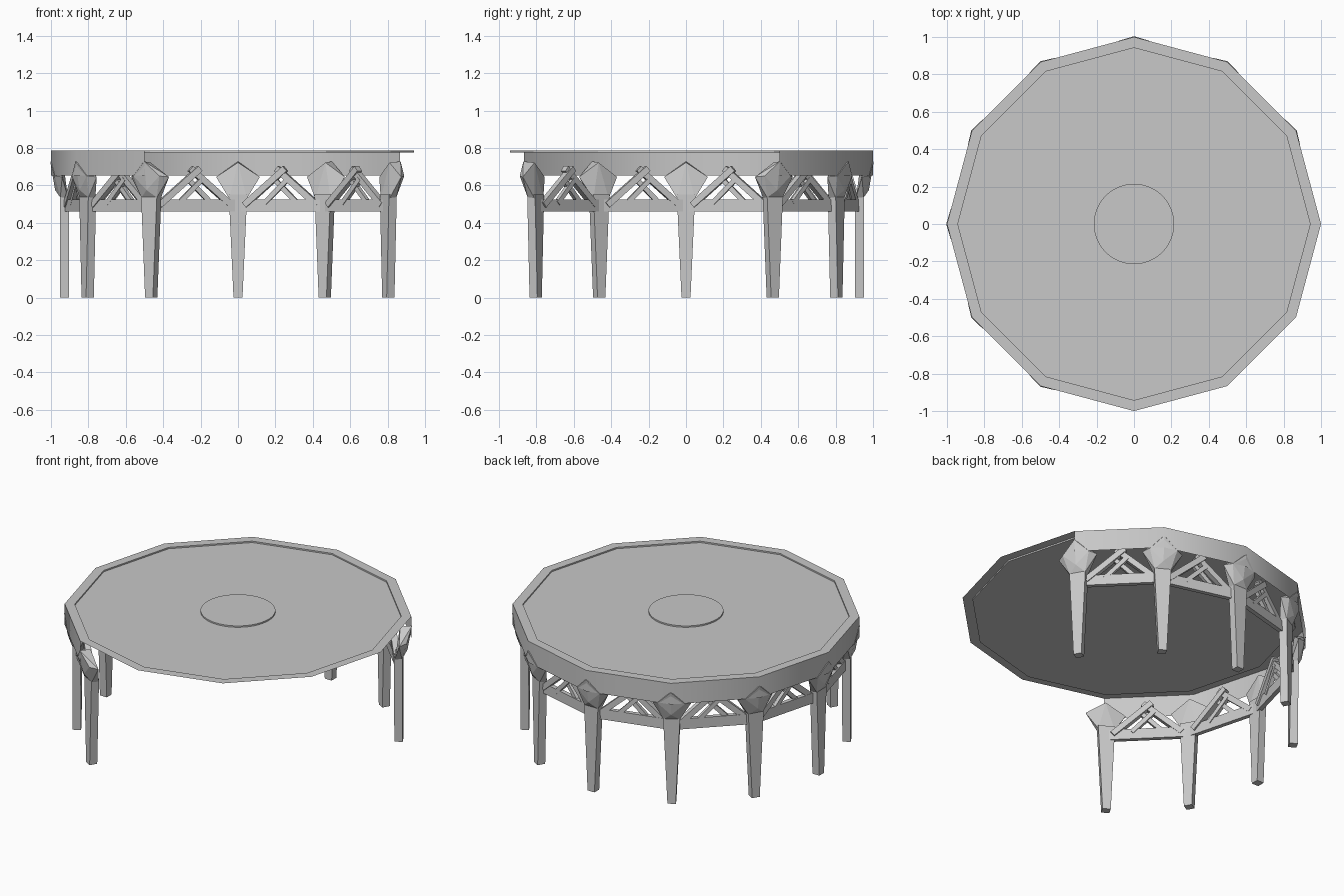
import bpy, bmesh
from math import radians, sin, cos, pi
from mathutils import Vector

cube = bpy.data.objects.get("Cube")
if cube:
    bpy.data.objects.remove(cube)

grey = bpy.data.materials.new("plain_grey")
grey.use_nodes = True
GREY = (0.58, 0.58, 0.58, 1)
grey.diffuse_color = GREY
grey.node_tree.nodes["Principled BSDF"].inputs["Base Color"].default_value = GREY

TOP, DECK, APRON = 0.786, 0.777, 0.652
STEP = 30
LEG_ANGLES = range(30, 241, STEP)
BAY_ANGLES = range(45, 240, STEP)
RAIL = 0.92


def polar(r, deg, z):
    return Vector((r * cos(radians(deg)), r * sin(radians(deg)), z))


def place(angle, t, r, z):
    """Local frame at an angle: t sideways, r outward, z up."""
    a = radians(angle)
    return Vector((r * cos(a) - t * sin(a), r * sin(a) + t * cos(a), z))


def make(name, bm):
    mesh = bpy.data.meshes.new(name)
    bm.to_mesh(mesh)
    bm.free()
    obj = bpy.data.objects.new(name, mesh)
    mesh.materials.append(grey)
    bpy.context.collection.objects.link(obj)
    return obj


def hull(bm, points):
    """Add a closed convex solid around the points."""
    part = bmesh.new()
    for p in points:
        part.verts.new(p)
    bmesh.ops.convex_hull(part, input=part.verts)
    bmesh.ops.dissolve_limit(part, angle_limit=0.01, verts=part.verts, edges=part.edges)
    bmesh.ops.recalc_face_normals(part, faces=part.faces)
    temp = bpy.data.meshes.new("temp")
    part.to_mesh(temp)
    part.free()
    bm.from_mesh(temp)
    bpy.data.meshes.remove(temp)


def strip(bm, lower, upper):
    for i in range(len(lower) - 1):
        bm.faces.new((lower[i], lower[i + 1], upper[i + 1], upper[i]))


# Sunken deck with a flat rim all around
bm = bmesh.new()
angles = range(0, 360, STEP)
outer, inner, floor = [[bm.verts.new(polar(r, a, z)) for a in angles]
                       for r, z in ((1, TOP), (0.942, TOP), (0.942, DECK))]
bm.faces.new(floor)
for low, high in ((outer, inner), (inner, floor)):
    strip(bm, low + low[:1], high + high[:1])
make("table_top", bm)

# Round raised centre
bm = bmesh.new()
hull(bm, [polar(0.215, 360 * i / 48, z) for i in range(48) for z in (DECK, TOP)])
make("centre_disc", bm)

# Apron sheet, open on one side
bm = bmesh.new()
low, high = [[bm.verts.new(polar(1, a, z)) for a in LEG_ANGLES] for z in (APRON, TOP)]
strip(bm, low, high)
for f in bm.faces:
    f.smooth = True
make("apron", bm)

for a in LEG_ANGLES:
    # Tapered leg
    bm = bmesh.new()
    hull(bm, [place(a, s * w, r, z) for s in (-1, 1) for r in (0.904, 0.952)
              for w, z in ((0.024, 0), (0.049, 0.55))])
    make("leg", bm)

    # Flared capital with a peaked top
    half = [(0, 1.004, 0.728), (0.08, 0.98, 0.65), (0, 0.978, 0.575),
            (0.047, 0.95, 0.535), (0, 0.935, 0.722), (0.117, 0.94, 0.645),
            (0.047, 0.908, 0.53)]
    bm = bmesh.new()
    hull(bm, [place(a, s * t, r, z) for s in (-1, 1) for t, r, z in half])
    make("capital", bm)


def brace(bm, angle, start, end, width, r0, r1):
    """Square bar between two (t, z) points in the plane of a bay."""
    p, q = Vector(start), Vector(end)
    d = (q - p).normalized() * width / 2
    side = Vector((-d.y, d.x))
    hull(bm, [place(angle, c.x, r, c.y) for e in (p, q)
              for c in (e + side, e - side) for r in (r0, r1)])


for a in BAY_ANGLES:
    # Lower rail, mitred at the legs
    bm = bmesh.new()
    hull(bm, [polar(r, a + s * STEP / 2, z) for s in (-1, 1)
              for r in (0.908, 0.936) for z in (0.46, 0.525)])
    make("lower_rail", bm)

    # Crossed lattice bars
    bm = bmesh.new()
    apothem = RAIL * cos(pi / 12)
    for s in (-1, 1):
        shift = 0.004 * s
        brace(bm, a, (-s * 0.2, 0.495), (s * 0.025, 0.69), 0.034,
              apothem - 0.018 + shift, apothem + 0.018 + shift)
        brace(bm, a, (-s * 0.09, 0.505), (s * 0.04, 0.635), 0.026,
              apothem - 0.012 + shift, apothem + 0.012 + shift)
    make("lattice", bm)
